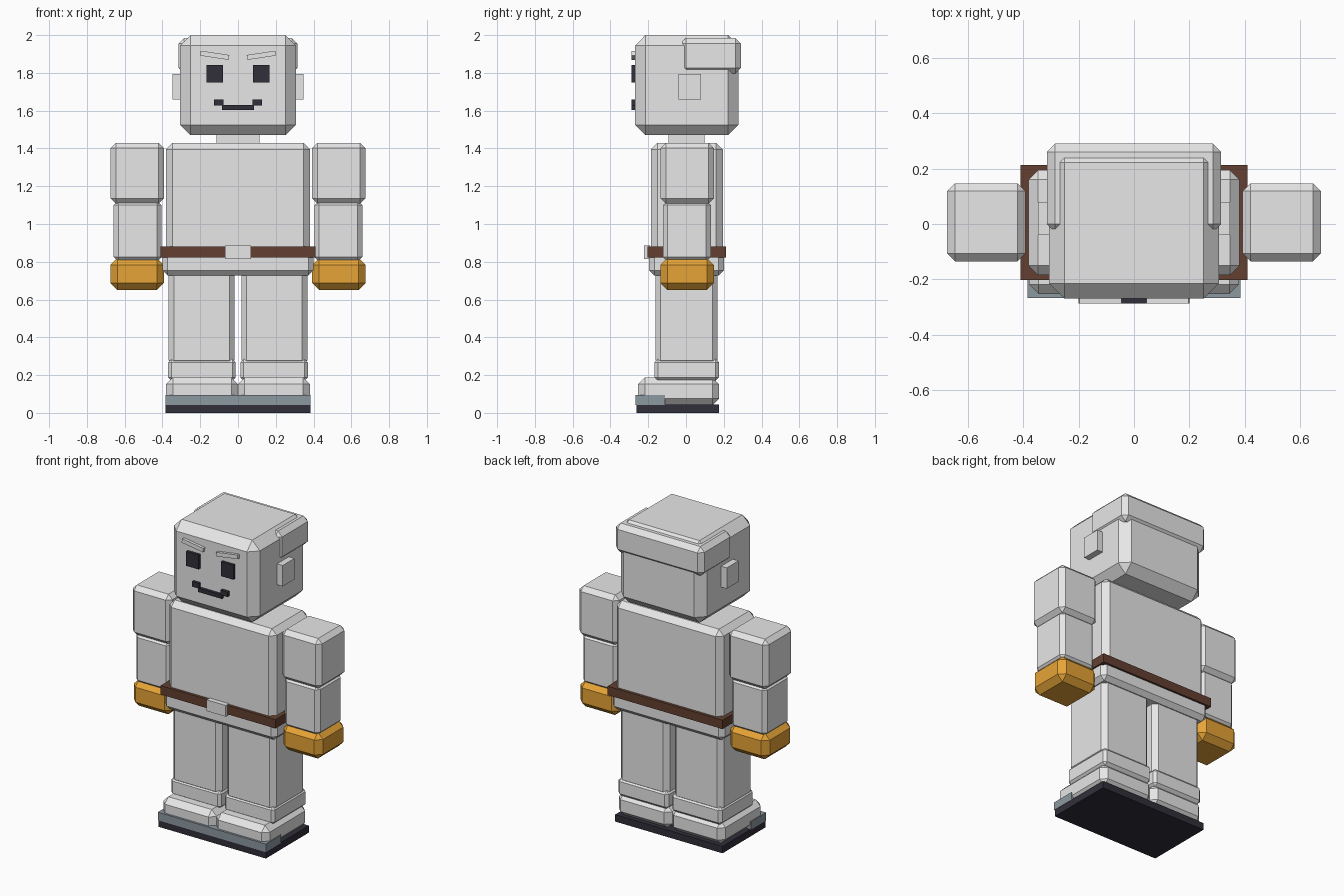
import bpy, bmesh
from math import radians
from mathutils import Matrix, Vector

if "Cube" in bpy.data.objects:
    bpy.data.objects.remove(bpy.data.objects["Cube"])


def material(name, rgb):
    m = bpy.data.materials.new(name)
    m.use_nodes = True
    m.diffuse_color = (*rgb, 1)
    m.node_tree.nodes["Principled BSDF"].inputs["Base Color"].default_value = (*rgb, 1)
    return m


grey = material("light grey", (0.8, 0.8, 0.8))
gold = material("golden orange", (0.79, 0.37, 0.038))
brown = material("leather brown", (0.125, 0.051, 0.03))
slate = material("slate", (0.262, 0.314, 0.356))
dark = material("near black", (0.031, 0.028, 0.042))


def box(name, x, y, z, mat, bevel=0.0, tilt=0.0):
    """Chamfered box from (min, max) ranges, optionally tilted about y."""
    lo, hi = Vector((x[0], y[0], z[0])), Vector((x[1], y[1], z[1]))
    bm = bmesh.new()
    bmesh.ops.create_cube(bm, size=1, matrix=Matrix.Diagonal((*(hi - lo), 1)))
    if bevel:
        bmesh.ops.bevel(bm, geom=bm.edges[:], offset=bevel, segments=1,
                        affect='EDGES', profile=0.5)
    me = bpy.data.meshes.new(name)
    bm.to_mesh(me)
    bm.free()
    me.materials.append(mat)
    ob = bpy.data.objects.new(name, me)
    ob.location = (lo + hi) / 2
    ob.rotation_euler.y = radians(tilt)
    bpy.context.collection.objects.link(ob)
    return ob


def pair(name, x, y, z, mat, bevel=0.0, tilt=0.0):
    """Left part (+x) and its mirrored right twin."""
    box("left_" + name, x, y, z, mat, bevel, tilt)
    box("right_" + name, (-x[1], -x[0]), y, z, mat, bevel, -tilt)


# Head, hair and ears
box("head", (-.307, .307), (-.27, .278), (1.47, 2), grey, .055)
box("hair", (-.315, .315), (-.03, .291), (1.797, 1.985), grey, .03)
pair("ear", (.28, .347), (-.04, .08), (1.66, 1.795), grey)
box("neck", (-.115, .115), (-.092, .098), (1.4, 1.5), grey)

# Face
face = (-.288, -.265)
pair("eye", (.08, .168), face, (1.75, 1.843), dark)
pair("brow", (.047, .2), face, (1.88, 1.906), grey, tilt=-8.5)
box("mouth", (-.085, .085), face, (1.604, 1.63), dark)
pair("mouth_corner", (.077, .127), face, (1.627, 1.66), dark)

# Body and belt
box("torso", (-.382, .382), (-.185, .195), (.78, 1.43), grey, .035)
box("hips", (-.4, .4), (-.195, .2), (.728, .86), grey, .027)
box("belt", (-.41, .41), (-.203, .213), (.823, .88), brown)
box("buckle", (-.068, .068), (-.222, -.19), (.815, .887), grey)

# Arms and hands
pair("upper_arm", (.393, .675), (-.135, .147), (1.108, 1.43), grey, .028)
pair("lower_arm", (.405, .658), (-.122, .132), (.8, 1.125), grey, .025)
pair("hand", (.393, .675), (-.135, .147), (.65, .82), gold, .037)

# Legs and shoes
pair("leg", (.018, .367), (-.162, .167), (.25, .76), grey, .028)
pair("cuff", (.012, .37), (-.167, .175), (.17, .285), grey, .018)
pair("shoe", (0, .38), (-.253, .175), (.04, .187), grey, .035)
box("toe_plate", (-.385, .385), (-.267, -.11), (.043, .095), slate)
box("sole", (-.383, .383), (-.263, .175), (0, .045), dark)
